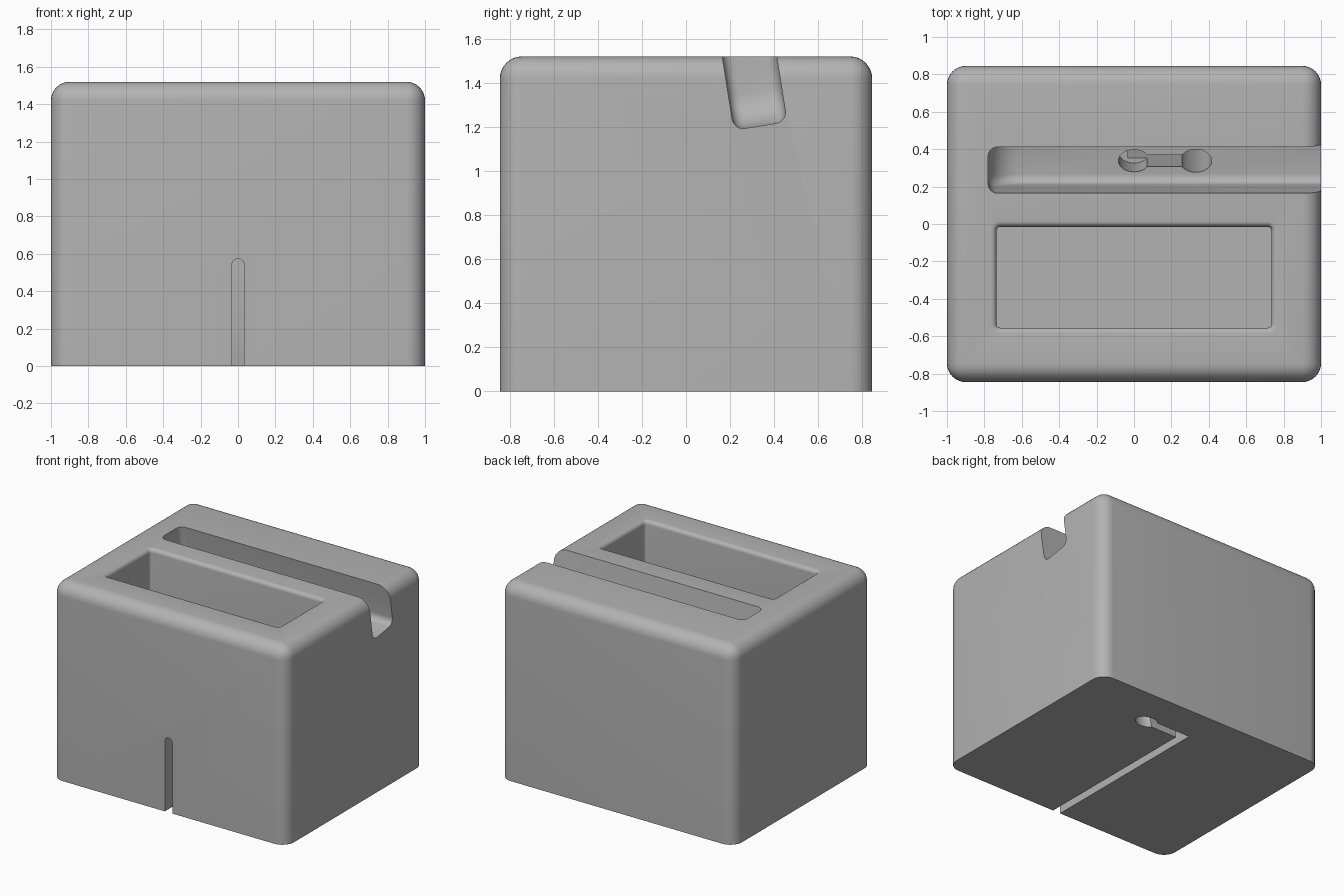
import bpy, bmesh, math
from mathutils import Matrix, Vector

if "Cube" in bpy.data.objects:
    bpy.data.objects.remove(bpy.data.objects["Cube"])

TILT = math.radians(9)
SEAT = Vector((0, 0.338, 1.205))      # centre of the slot floor
LEAN = Matrix.Translation(SEAT) @ Matrix.Rotation(TILT, 4, 'X')

grey = bpy.data.materials.new("light_grey")
grey.diffuse_color = (0.45, 0.45, 0.45, 1)
grey.use_nodes = True
grey.node_tree.nodes["Principled BSDF"].inputs["Base Color"].default_value = grey.diffuse_color


def finish(bm, name, matrix=Matrix(), cutter=True):
    bmesh.ops.recalc_face_normals(bm, faces=bm.faces)
    bm.transform(matrix)
    me = bpy.data.meshes.new(name)
    bm.to_mesh(me)
    bm.free()
    me.materials.append(grey)
    ob = bpy.data.objects.new(name, me)
    bpy.context.collection.objects.link(ob)
    ob.hide_render = cutter
    return ob


def box(x0, x1, y0, y1, z0, z1):
    bm = bmesh.new()
    bmesh.ops.create_cube(bm, size=1)
    for v in bm.verts:
        v.co = ((x0, x1)[v.co.x > 0], (y0, y1)[v.co.y > 0], (z0, z1)[v.co.z > 0])
    return bm


def bevel(bm, edges, radius, segments):
    bmesh.ops.bevel(bm, geom=edges, offset=radius, segments=segments,
                    profile=0.5, affect='EDGES', clamp_overlap=True)


def loft(rings):
    """Closed solid through matching rings of points."""
    bm = bmesh.new()
    loops = [[bm.verts.new(p) for p in ring] for ring in rings]
    n = len(loops[0])
    for a, b in zip(loops, loops[1:]):
        for i in range(n):
            bm.faces.new((a[i], a[(i + 1) % n], b[(i + 1) % n], b[i]))
    bm.faces.new(loops[0])
    bm.faces.new(loops[-1])
    return bm


def round_rect(hx, hy, r, z, cx=0, cy=0, seg=5):
    pts = []
    for k, (sx, sy) in enumerate(((1, 1), (-1, 1), (-1, -1), (1, -1))):
        for i in range(seg + 1):
            a = math.pi / 2 * (k + i / seg)
            pts.append((cx + sx * (hx - r) + r * math.cos(a),
                        cy + sy * (hy - r) + r * math.sin(a), z))
    return pts


def ellipse(cx, rx, ry, z, n=32):
    return [(cx + rx * math.cos(2 * math.pi * i / n),
             ry * math.sin(2 * math.pi * i / n), z) for i in range(n)]


# Block with rounded sides and top, square at the bottom
bm = box(-1, 1, -0.845, 0.845, 0, 1.52)
bevel(bm, [e for e in bm.edges if max(v.co.z for v in e.verts) > 1], 0.1, 8)
block = finish(bm, "dock_block", cutter=False)

# Leaning device slot, open on the right, rounded at its closed end
bm = box(-0.78, 1.3, -0.122, 0.122, 0, 0.6)
bevel(bm, [e for e in bm.edges
           if all(v.co.x < 0 and v.co.z < 0.1 for v in e.verts)], 0.16, 8)
rim = [e for e in bm.edges
       if abs(e.verts[0].co.y - e.verts[1].co.y) < 1e-4
       and not all(v.co.z > 0.59 for v in e.verts)
       and not all(v.co.x > 1.29 for v in e.verts)]
bevel(bm, rim, 0.05, 6)
slot = finish(bm, "device_slot_cutter", LEAN)

# Storage tray with a softened rim
rings = [round_rect(0.735, 0.27, 0.02, 0.72, 0, -0.285)]
for i in range(7):
    a = math.pi / 2 * i / 6
    g = 0.03 * (1 - math.cos(a))
    rings.append(round_rect(0.735 + g, 0.27 + g, 0.02 + g,
                            1.49 + 0.03 * math.sin(a), 0, -0.285))
rings.append(round_rect(0.765, 0.30, 0.05, 1.7, 0, -0.285))
tray = finish(loft(rings), "tray_cutter")

# Cable openings, following the lean of the slot
plug = finish(loft([ellipse(0, 0.083, 0.06, -0.3), ellipse(0, 0.083, 0.06, 0.15)]),
              "plug_hole_cutter", LEAN)
feed = finish(loft([ellipse(0.33, 0.085, 0.062, -1.5), ellipse(0.33, 0.085, 0.062, 0.15)]),
              "feed_hole_cutter", LEAN)
link = finish(box(-0.032, 0.33, -0.032, 0.032, -1.5, 0.1), "cable_link_cutter", LEAN)

# Round-topped cable slit from the front face to the link
arch = [(0.032 * math.cos(math.pi * i / 10), 0.542 + 0.032 * math.sin(math.pi * i / 10))
        for i in range(11)]
arch = [(0.032, -0.2)] + arch + [(-0.032, -0.2)]
slit = finish(loft([[(x, y, z) for x, z in arch] for y in (-1.2, 0.535)]),
              "cable_slit_cutter")

for cutter in (slot, tray, plug, feed, link, slit):
    mod = block.modifiers.new(cutter.name, 'BOOLEAN')
    mod.operation = 'DIFFERENCE'
    mod.solver = 'EXACT'
    mod.object = cutter

# Bake the cuts and remove the cutters
bpy.context.view_layer.objects.active = block
block.select_set(True)
for mod in list(block.modifiers):
    bpy.ops.object.modifier_apply(modifier=mod.name)
for cutter in (slot, tray, plug, feed, link, slit):
    bpy.data.objects.remove(cutter, do_unlink=True)
bpy.ops.object.shade_smooth_by_angle(angle=math.radians(30))
